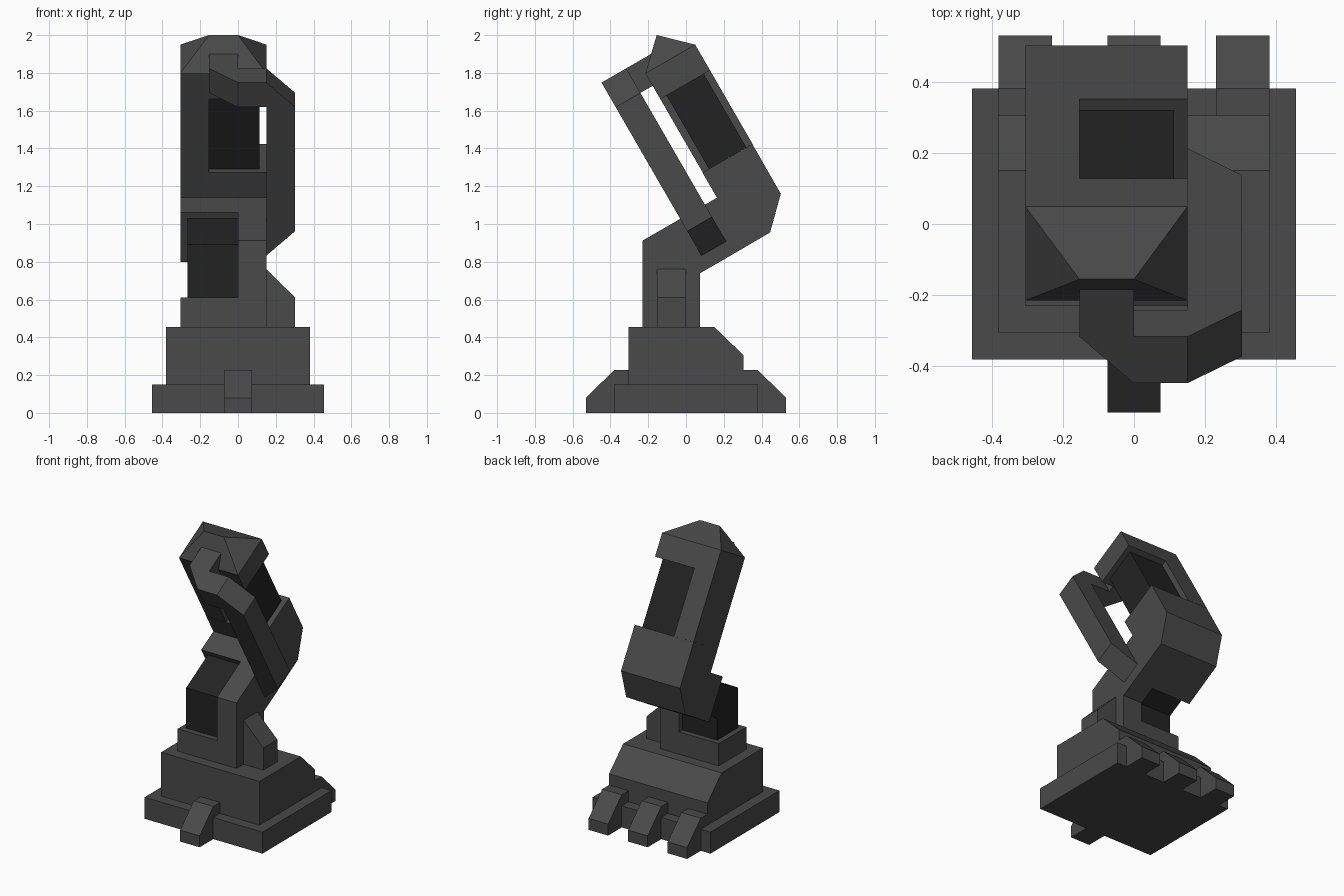
import bpy, bmesh
from mathutils import Vector

if "Cube" in bpy.data.objects:
    bpy.data.objects.remove(bpy.data.objects["Cube"])


def material(name, v):
    m = bpy.data.materials.new(name)
    m.diffuse_color = (v, v, v, 1)
    m.use_nodes = True
    m.node_tree.nodes["Principled BSDF"].inputs["Base Color"].default_value = m.diffuse_color
    return m


GREY = material("dark grey shell", 0.067)
BLACK = material("black inner motor", 0.0165)

# Tilted axes of the upper limb: n points across it, d points along it
N, D = Vector((0, 0.866, 0.5)), Vector((0, -0.5, 0.866))
X = Vector((1, 0, 0))


def upright(a, b, x):       # profile in y, z swept along x
    return Vector((x, a, b))


def tilted(a, b, x):        # profile in n, d swept along x
    return N * a + D * b + X * x


def tilted_xd(a, b, n):     # profile in x, d swept along n
    return X * a + D * b + N * n


def tilted_xn(a, b, d):     # profile in x, n swept along d
    return X * a + N * b + D * d


def front_xz(a, b, y):      # profile in x, z swept along y
    return Vector((a, y, b))


def finish(name, bm, mat):
    bmesh.ops.recalc_face_normals(bm, faces=bm.faces)
    me = bpy.data.meshes.new(name)
    bm.to_mesh(me)
    bm.free()
    me.materials.append(mat)
    ob = bpy.data.objects.new(name, me)
    bpy.context.collection.objects.link(ob)
    return ob


def prism(name, pts, lo, hi, place=upright, mat=GREY):
    bm = bmesh.new()
    a = [bm.verts.new(place(p, q, lo)) for p, q in pts]
    b = [bm.verts.new(place(p, q, hi)) for p, q in pts]
    bm.faces.new(a)
    bm.faces.new(b)
    for i in range(len(pts)):
        j = (i + 1) % len(pts)
        bm.faces.new((a[i], a[j], b[j], b[i]))
    return finish(name, bm, mat)


def rect(a0, a1, b0, b1):
    return [(a0, b0), (a1, b0), (a1, b1), (a0, b1)]


L, R = -0.305, 0.15         # limb width limits in x

# Foot plate and sloped foot body
prism("foot_plate", rect(-0.38, 0.38, 0, 0.15), -0.455, 0.455)
prism("foot_body", [(-0.305, 0.15), (-0.305, 0.455), (0.15, 0.455),
                    (0.305, 0.305), (0.305, 0.15)], -0.38, 0.38)

# Toes: three at the back, one at the front
toe = [(0.53, 0), (0.53, 0.08), (0.38, 0.227), (0.305, 0.227),
       (0.305, 0.15), (0.38, 0.15), (0.38, 0)]
for i, x in enumerate((-0.305, 0, 0.305)):
    prism(f"rear_toe_{i + 1}", toe, x - 0.075, x + 0.075)
prism("front_toe", [(-y, z) for y, z in toe], -0.075, 0.075)

# Ankle block and its side brace
prism("ankle_block", rect(-0.23, 0.075, 0.455, 0.61), L, R)
prism("ankle_brace", [(0.15, 0.455), (0.303, 0.455), (0.303, 0.61), (0.15, 0.762)],
      -0.153, 0, front_xz)

# Bent lower limb: side plate plus inset motor
prism("lower_side_plate", [(-0.23, 0.61), (0.075, 0.61), (0.075, 0.74),
                           (0.18, 0.80), (0.03, 1.062), (-0.23, 0.912)], 0, R)
prism("lower_motor", [(-0.19, 0.61), (0.037, 0.61), (0.037, 0.762),
                      (0.161, 0.833), (0.049, 1.029), (-0.19, 0.891)],
      -0.267, 0, mat=BLACK)

# Knee block
prism("knee_block", [(0.18, 0.80), (0.445, 0.955), (0.502, 1.16), (0.351, 1.424),
                     (0.087, 1.272), (0.164, 1.139), (0.03, 1.062)], L, R)

# Upper limb: side plate plus inset motor
prism("upper_side_plate", rect(0.713, 1.017, 1.058, 1.507), L, -0.153, tilted)
prism("upper_motor", rect(0.751, 0.979, 1.058, 1.507), -0.153, 0.113, tilted, BLACK)

# Head block with a hipped top
bm = bmesh.new()
for n in (0.713, 1.017):
    for d in (1.507, 1.664):
        for x in (L, R):
            bm.verts.new(tilted(n, d, x))
for x in (-0.153, 0):
    bm.verts.new(tilted(0.866, 1.81, x))
bmesh.ops.convex_hull(bm, input=bm.verts)
bmesh.ops.dissolve_limit(bm, angle_limit=0.01, verts=bm.verts, edges=bm.edges)
finish("head_block", bm, GREY)

# Outer linkage: long side bar and hooked arm into the head
prism("linkage_bar", [(0.15, 0.68), (0.303, 0.83), (0.303, 1.588), (0.15, 1.738)],
      0.487, 0.638, tilted_xd)
prism("linkage_hook", [(0.15, 0.487), (0, 0.487), (-0.153, 0.638), (-0.153, 0.80),
                       (0, 0.80), (0, 0.638), (0.15, 0.638)],
      1.588, 1.738, tilted_xn)
